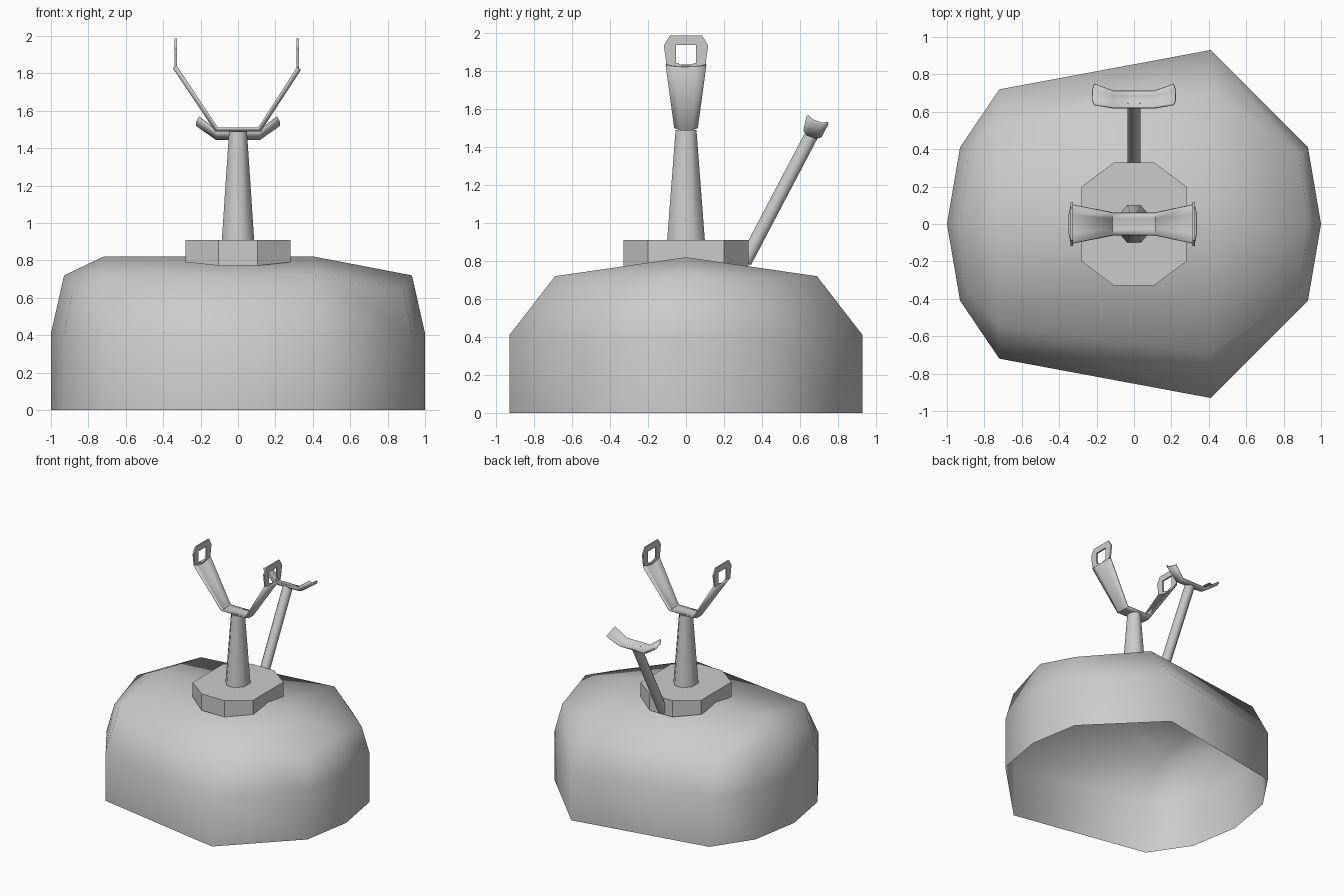
import bpy
import math
from mathutils import Vector

if "Cube" in bpy.data.objects:
    bpy.data.objects.remove(bpy.data.objects["Cube"])


def make(name, verts, faces, angle=None, thickness=0):
    me = bpy.data.meshes.new(name)
    me.from_pydata([tuple(v) for v in verts], [], faces)
    ob = bpy.data.objects.new(name, me)
    bpy.context.collection.objects.link(ob)
    bpy.ops.object.select_all(action='DESELECT')
    bpy.context.view_layer.objects.active = ob
    ob.select_set(True)
    bpy.ops.object.mode_set(mode='EDIT')
    bpy.ops.mesh.select_all(action='SELECT')
    bpy.ops.mesh.normals_make_consistent(inside=False)
    bpy.ops.object.mode_set(mode='OBJECT')
    if angle:
        bpy.ops.object.shade_smooth_by_angle(angle=math.radians(angle))
    if thickness:
        mod = ob.modifiers.new("thickness", 'SOLIDIFY')
        mod.thickness, mod.offset = thickness, 0
    return ob


def ring_faces(a, b, n):
    return [(a + i, a + (i + 1) % n, b + (i + 1) % n, b + i) for i in range(n)]


def full_ring(half):
    # mirror a half outline across y = 0
    return half + [(x, -y, z) for x, y, z in half[-2:0:-1]]


# hollow rounded base, open underneath
wall = [(-1, 0), (-.93, .41), (-.72, .72), (.41, .93), (.93, .41), (1, 0)]
shoulder = [(-.93, 0, .72), (-.885, .37, .63), (-.72, .54, .72),
            (.41, .69, .72), (.885, .37, .635), (.93, 0, .72)]
verts = full_ring([(x, y, 0) for x, y in wall])
verts += full_ring([(x, y, .41) for x, y in wall])
verts += full_ring(shoulder) + [(-.72, 0, .82), (.41, 0, .82)]
faces = ring_faces(0, 10, 10) + ring_faces(10, 20, 10)
for b in ([20, 21, 22, 23, 24, 25], [20, 29, 28, 27, 26, 25]):
    faces += [(b[0], b[1], b[2], 30), (b[2], b[3], 31, 30), (b[3], b[4], b[5], 31)]
make("rounded_base", verts, faces, 89)

# octagonal mounting plate whose lower edge follows the sloping base
octagon = [(-.105, .33), (.105, .33), (.28, .2), (.28, -.2),
           (.105, -.33), (-.105, -.33), (-.28, -.2), (-.28, .2)]
verts = [(x, y, .82 - abs(y) * .145) for x, y in octagon]
verts += [(x, y, .91) for x, y in octagon]
make("mounting_plate", verts, ring_faces(0, 8, 8) + [tuple(range(8, 16))])


def rod(name, start, end, r0, r1, n=8, squash=1):
    start, end = Vector(start), Vector(end)
    d = (end - start).normalized()
    side = Vector((1, 0, 0))
    up = d.cross(side)
    verts = []
    for c, r in ((start, r0), (end, r1)):
        for i in range(n):
            a = 2 * math.pi * (i + .5) / n
            k = r / math.cos(math.pi / n)
            verts.append(c + side * math.cos(a) * k * squash + up * math.sin(a) * k)
    make(name, verts, ring_faces(0, n, n) + [tuple(range(n)), tuple(range(n, 2 * n))], 50)


rod("main_post", (0, 0, .9), (0, 0, 1.49), .1, .055, squash=.87)
rod("rear_rod", (0, .31, .795), (0, .662, 1.465), .036, .036)


def strap(path, dip):
    # strip along x with a slightly hollow cross-section; path holds x, z, half width
    verts = []
    for i, (x, z, w) in enumerate(path):
        p, q = path[max(i - 1, 0)], path[min(i + 1, len(path) - 1)]
        t = Vector((q[0] - p[0], 0, q[1] - p[1])).normalized()
        out = Vector((t.z, 0, -t.x)) * dip
        for y, k in ((-w, 0), (-w * .5, 1), (w * .5, 1), (w, 0)):
            verts.append(Vector((x, y, z)) + out * k)
    faces = [(4 * i + j, 4 * i + j + 1, 4 * i + j + 5, 4 * i + j + 4)
             for i in range(len(path) - 1) for j in range(3)]
    return verts, faces


# forked cradle
make("fork_arms", *strap([(-.333, 1.84, .105), (-.11, 1.505, .06),
                          (.11, 1.505, .06), (.32, 1.83, .105)], .014), 40, .012)

# looped fork tips
outer = [(0, 1.81), (.102, 1.835), (.117, 1.935), (.085, 1.987)]
inner = [(0, 1.825), (.053, 1.845), (.053, 1.9), (.053, 1.938)]
for label, x in (("left", -.333), ("right", .32)):
    verts = []
    for loop in (outer, inner):
        verts += [(x, y, z) for y, z in loop]
        verts += [(x, -y, z) for y, z in loop[:0:-1]]
    make("fork_loop_" + label, verts, ring_faces(0, 7, 7), None, .012)

# tilted rear rest with flared wings
verts, faces = strap([(-.21, .1, .058), (-.11, .022, .048),
                      (.11, .022, .048), (.21, .1, .058)], .018)
rest = make("rear_rest", verts, faces, 40, .012)
rest.rotation_euler = (-math.radians(20), 0, 0)
rest.location = (0, .66, 1.453)
